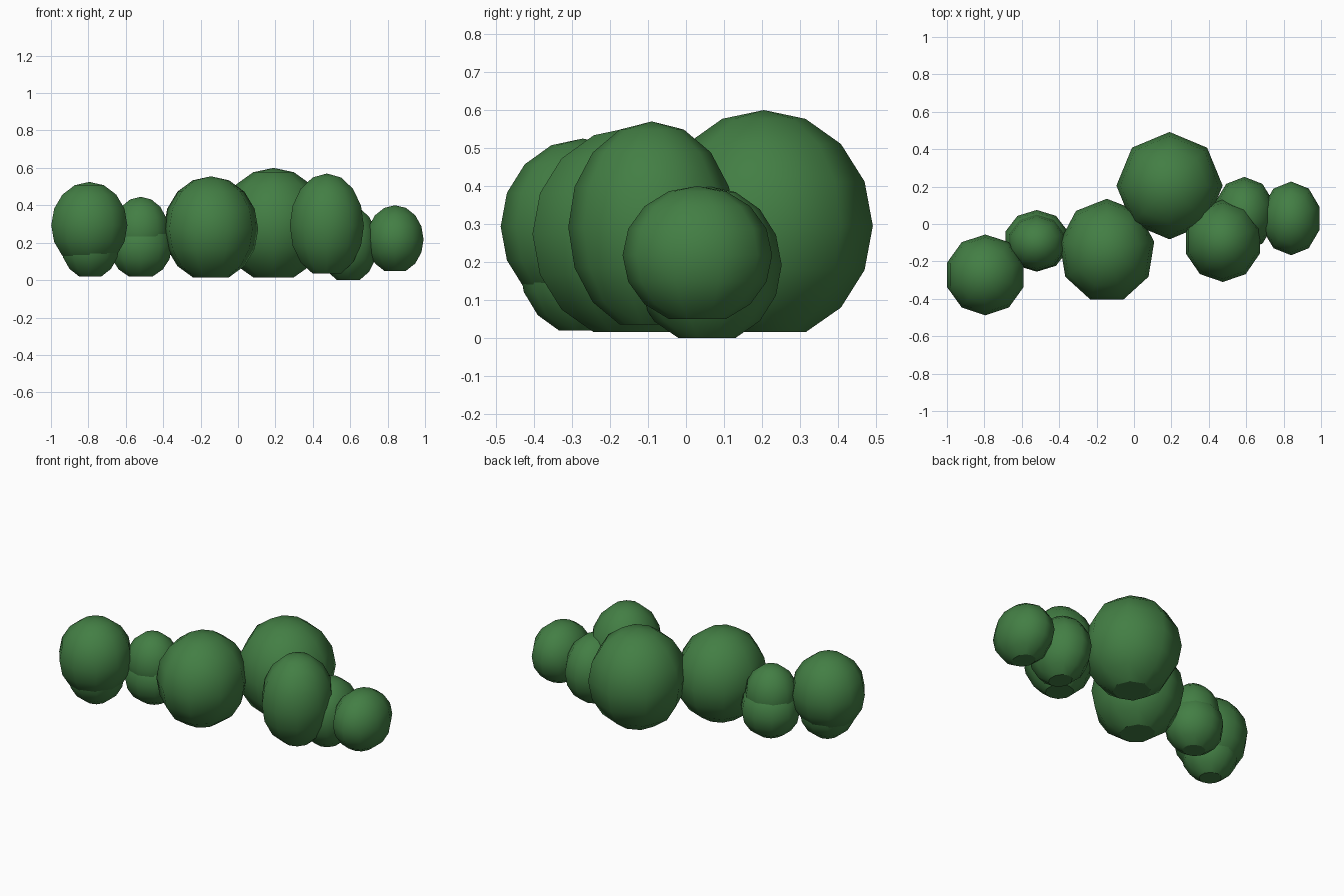
import bpy, bmesh, math

if "Cube" in bpy.data.objects:
    bpy.data.objects.remove(bpy.data.objects["Cube"])

leaf = bpy.data.materials.new("leaf_green")
leaf.diffuse_color = (0.056, 0.21, 0.058, 1)
leaf.use_nodes = True
leaf.node_tree.nodes["Principled BSDF"].inputs["Base Color"].default_value = leaf.diffuse_color


def blob(name, x, y, rx, ry, z0, z1, sides=10, cut=0.92):
    """Rounded low-poly clump, flat underneath; one side vertex points to +y."""
    rings = 8
    h = (z1 - z0) / (1 + cut)
    zc = z1 - h
    bm = bmesh.new()
    loops = []
    for i in range(1, rings):
        p = math.pi * i / rings
        loops.append([bm.verts.new((
            x + rx * math.sin(p) * math.cos(math.pi / 2 + math.tau * k / sides),
            y + ry * math.sin(p) * math.sin(math.pi / 2 + math.tau * k / sides),
            max(z0, zc + h * math.cos(p)))) for k in range(sides)])
    top = bm.verts.new((x, y, z1))
    for k in range(sides):
        n = (k + 1) % sides
        bm.faces.new((top, loops[0][k], loops[0][n]))
        for a, b in zip(loops, loops[1:]):
            bm.faces.new((a[k], b[k], b[n], a[n]))
    bm.faces.new(loops[-1][::-1])
    me = bpy.data.meshes.new(name)
    bm.normal_update()
    for f in bm.faces:
        f.smooth = len(f.verts) < 5
    for e in bm.edges:
        if any(len(f.verts) > 4 for f in e.link_faces):
            e.smooth = False
    bm.to_mesh(me)
    bm.free()
    me.materials.append(leaf)
    ob = bpy.data.objects.new(name, me)
    bpy.context.collection.objects.link(ob)


# main leaf clumps, left to right
blob("bush_far_left", -0.795, -0.272, 0.214, 0.216, 0.08, 0.525)
blob("bush_left", -0.52, -0.10, 0.155, 0.15, 0.10, 0.445)
blob("bush_middle_left", -0.145, -0.143, 0.257, 0.278, 0.015, 0.555, 9)
blob("bush_large", 0.19, 0.205, 0.284, 0.287, 0.015, 0.60, 8)
blob("bush_middle_right", 0.475, -0.09, 0.208, 0.22, 0.035, 0.57)
blob("bush_right_back", 0.59, 0.055, 0.165, 0.197, 0.0, 0.40)
blob("bush_far_right", 0.84, 0.03, 0.16, 0.197, 0.05, 0.40)

# lower clumps bulging out below
blob("lower_far_left", -0.79, -0.27, 0.165, 0.17, 0.02, 0.38)
blob("lower_left", -0.52, -0.09, 0.175, 0.165, 0.02, 0.35)
